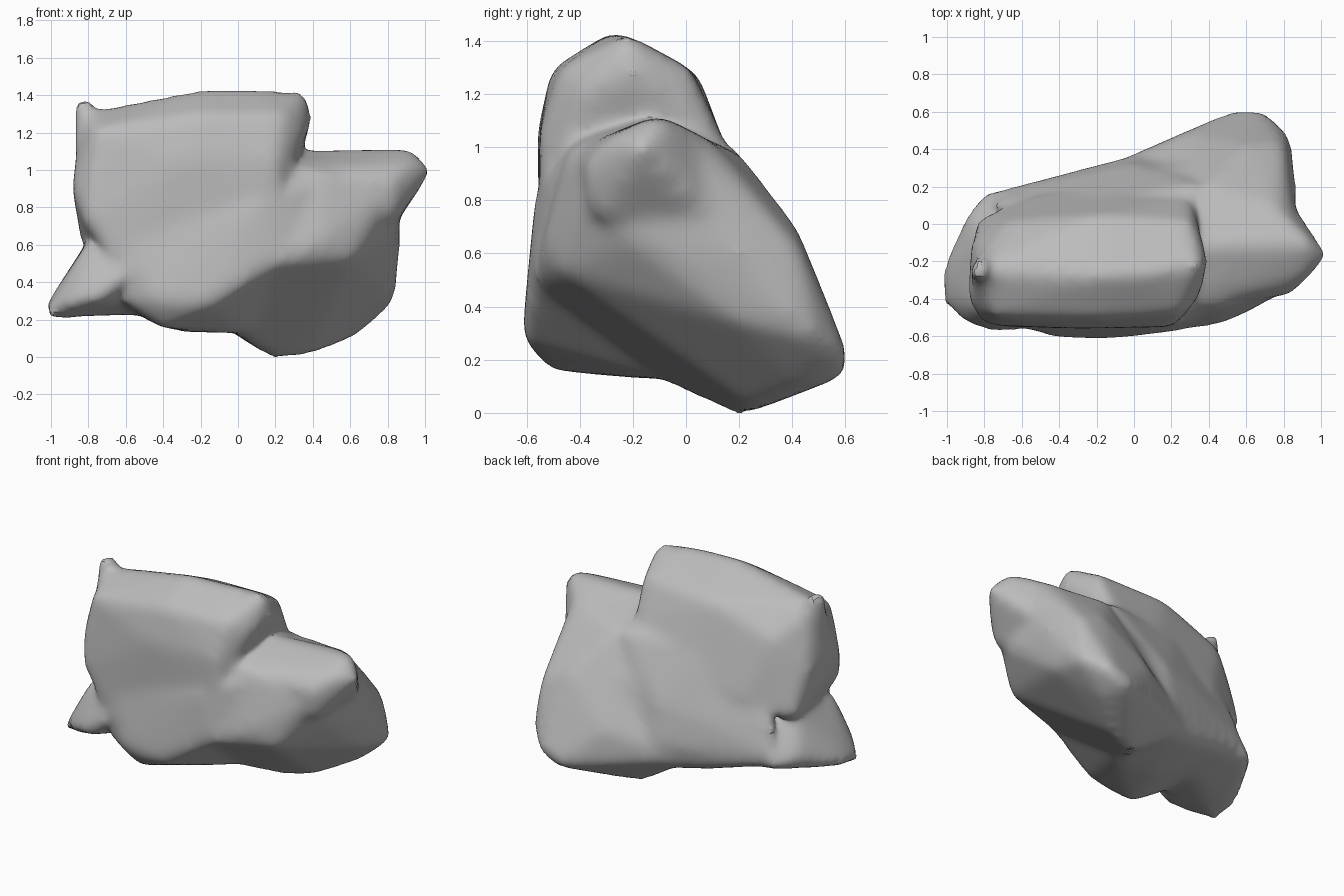
import bpy
import bmesh

# Remove the default cube only
default_cube = bpy.data.objects.get("Cube")
if default_cube:
    bpy.data.objects.remove(default_cube, do_unlink=True)

# Material
grey = bpy.data.materials.new("plain grey")
grey.use_nodes = True
grey_value = (0.5, 0.5, 0.5, 1)
grey.diffuse_color = grey_value
grey.node_tree.nodes["Principled BSDF"].inputs["Base Color"].default_value = grey_value

# Upper lobe: ridge, front, right end, back, buried underside
upper_lobe = [
    (-.82, -.25, 1.29), (-.5, -.27, 1.34), (-.2, -.28, 1.41), (.05, -.27, 1.41),
    (.35, -.22, 1.4), (.24, -.46, 1.28), (-.2, -.49, 1.28), (-.75, -.48, 1.2),
    (.38, -.2, 1.28), (.34, -.38, 1.2), (.3, 0, 1.28),
    (-.87, -.4, .9), (-.8, -.52, .72), (-.3, -.54, 1.05), (.2, -.53, 1.05),
    (-.65, -.53, .52), (.2, -.53, .8),
    (-.2, .03, 1.26), (-.66, 0, 1.1), (-.85, -.1, .9), (-.82, .02, .6),
    (.3, .12, 1.02), (0, .18, .85), (-.5, .14, .7),
]

# Left half of the body: front lip, underside, back
left_body = [
    (-.42, -.59, .3), (-.15, -.6, .28), (-.4, -.5, .17), (-.6, -.5, .3),
    (-.6, -.53, .6), (.2, -.56, .5), (.1, -.55, .8), (.35, -.48, .92),
    (-.3, -.15, .15), (.05, -.1, .14), (0, .3, .18), (-.3, .22, .22),
    (-.68, .17, .32), (-.65, .13, .55), (-.2, .27, .38), (0, .34, .32),
    (.3, .3, .7), (.35, .15, .98),
]

# Right half of the body: top, front, underside, back corner
right_body = [
    (.15, -.15, 1.09), (.2, -.44, 1), (.84, -.08, 1.08), (.45, -.43, .97),
    (.78, -.36, .85), (.45, -.52, .62), (.6, -.45, .53), (.2, -.56, .5),
    (.82, -.2, .66), (0, -.1, .14), (.2, .2, 0), (.4, .26, .03), (.6, .44, .11),
    (.56, .6, .15), (.68, .6, .2), (.82, .46, .3), (.85, .2, .6), (.8, .2, .35),
    (.6, .4, .69), (.4, .2, .95), (.76, .1, .98), (.79, .42, .6),
    (.3, .47, .4), (.05, .36, .3), (-.2, .27, .26),
]

# Pointed upper right corner, blending broadly into the body
corner = [
    (1.02, -.17, 1), (.93, -.1, 1.1), (.91, -.27, 1.02), (.82, -.37, .92),
    (.82, -.34, .73), (.84, .1, .73), (.74, .1, 1), (.4, -.4, .98),
    (.4, -.12, 1.09), (.5, .1, .7),
]

# Foot at the left end
foot = [
    (-1.02, -.25, .25), (-1.01, -.42, .22), (-.9, -.52, .27), (-.74, -.57, .31),
    (-.8, -.45, .58), (-.78, -.1, .62), (-.88, .04, .37), (-.78, .17, .32),
    (-.45, -.54, .55), (-.7, 0, .29), (-.4, 0, .24), (-.5, .17, .5),
]

# Back slope that fills the fold below the upper lobe
back_slope = [
    (-.76, .15, .38), (-.74, .1, .56), (-.3, .24, .54), (0, .3, .6), (.35, .2, .96),
    (.2, 0, 1.1), (-.6, 0, .8), (-.2, .12, .95), (0, .35, .34), (-.3, -.2, .4),
]

# Small nub at the end of the ridge
nub = [
    (-.87, -.28, 1.35), (-.8, -.27, 1.37), (-.82, -.19, 1.36),
    (-.86, -.3, 1.1), (-.72, -.32, 1.2), (-.8, -.14, 1.1), (-.72, -.18, 1.2),
]


def add_hull(target, points):
    """Wrap the points in a closed convex skin and append it to the target."""
    part = bmesh.new()
    for point in points:
        part.verts.new(point)
    bmesh.ops.convex_hull(part, input=part.verts[:])
    loose = [vert for vert in part.verts if not vert.link_faces]
    bmesh.ops.delete(part, geom=loose, context='VERTS')
    bmesh.ops.recalc_face_normals(part, faces=part.faces[:])
    scratch = bpy.data.meshes.new("scratch")
    part.to_mesh(scratch)
    part.free()
    target.from_mesh(scratch)
    bpy.data.meshes.remove(scratch)


# Join the lobes into one object
combined = bmesh.new()
for lobe in (upper_lobe, left_body, right_body, corner, foot, back_slope, nub):
    add_hull(combined, lobe)
mesh = bpy.data.meshes.new("folded_cushion")
combined.to_mesh(mesh)
combined.free()
cushion = bpy.data.objects.new("folded_cushion", mesh)
bpy.context.collection.objects.link(cushion)

# Fuse the lobes, soften their edges and plump them slightly
fuse = cushion.modifiers.new("fuse", 'REMESH')
fuse.mode = 'VOXEL'
fuse.voxel_size = 0.025
soften = cushion.modifiers.new("soften", 'SMOOTH')
soften.factor = 0.5
soften.iterations = 24
plump = cushion.modifiers.new("plump", 'DISPLACE')
plump.mid_level = 0
plump.strength = 0.02
depsgraph = bpy.context.evaluated_depsgraph_get()
fused = bpy.data.meshes.new_from_object(cushion.evaluated_get(depsgraph))
cushion.modifiers.clear()
cushion.data = fused

# Stand it on the floor
floor = min(vert.co.z for vert in fused.vertices)
for vert in fused.vertices:
    vert.co.z -= floor

# Colour and smooth shading
fused.materials.clear()
fused.materials.append(grey)
bpy.ops.object.select_all(action='DESELECT')
cushion.select_set(True)
bpy.context.view_layer.objects.active = cushion
bpy.ops.object.shade_smooth_by_angle()
